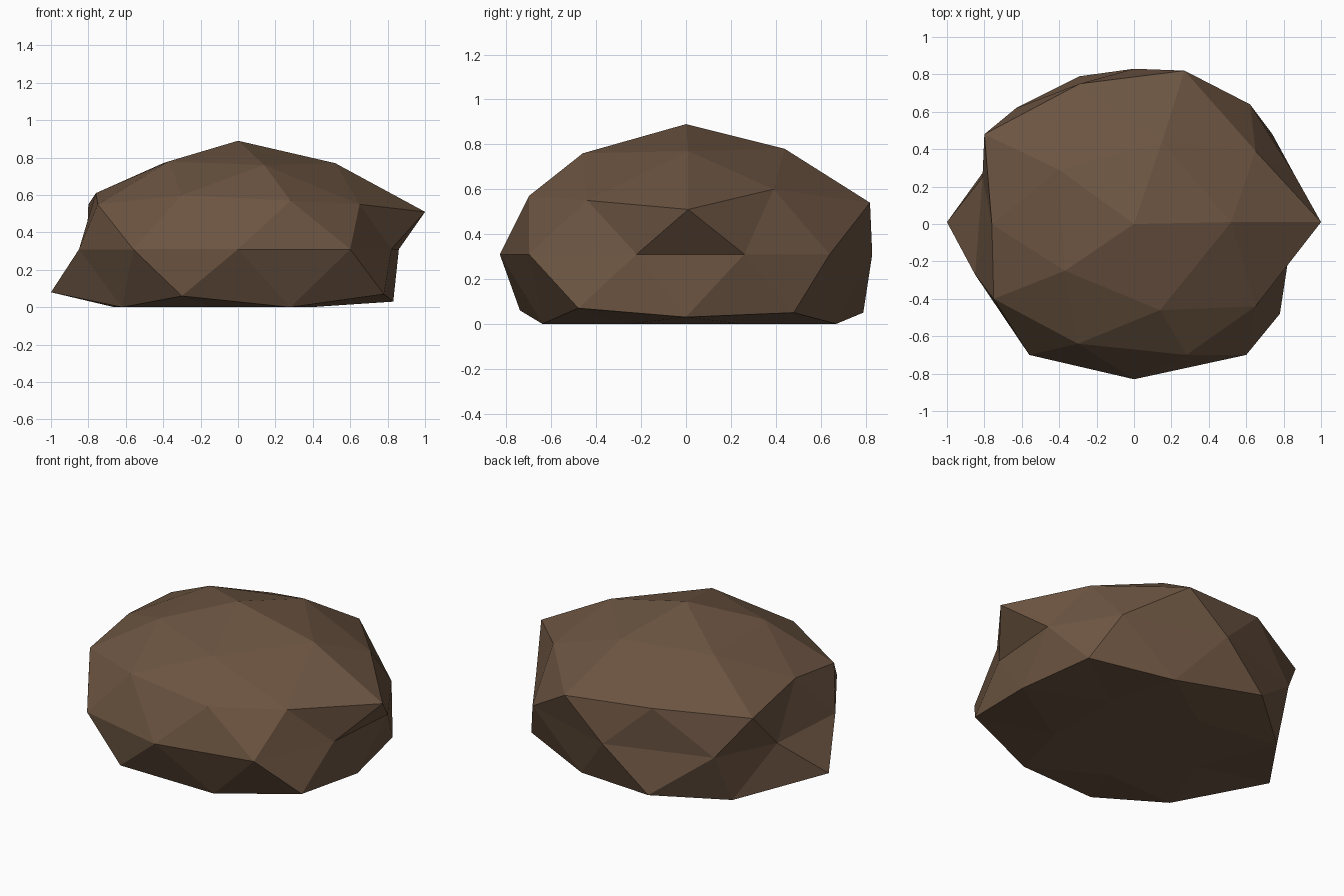
import bpy
import bmesh
import math

# Remove the default object
cube = bpy.data.objects.get("Cube")
if cube:
    bpy.data.objects.remove(cube, do_unlink=True)

WAIST = .31   # height of the widest ring
CROWN = .89   # height of the peak

# Chipped outline of each ring, counter-clockwise from the left side (+x).
# Keys are the rounded heights of the rings on a unit icosphere.
RINGS = {
    .9: [(.52, .01, .77), (.15, .44, .78), (-.4, .29, .77),
         (-.37, -.25, .78), (.14, -.46, .76)],
    .5: [(.65, .39, .6), (-.29, .75, .58), (-.76, 0, .61),
         (-.3, -.64, .6), (.65, -.44, .55)],
    .4: [(1, .01, .51), (.27, .82, .54), (-.8, .48, .55),
         (-.75, -.4, .55), (.28, -.7, .57)],
    0: [(.86, .26), (.62, .64), (0, .83), (-.63, .62), (-.81, .25),
        (-.85, -.27), (-.56, -.7), (0, -.83), (.6, -.7), (.82, -.22)],
    -.4: [(.74, .48, .05), (-.29, .79, .05), (-1, .01, .08),
          (-.3, -.74, .06), (.78, -.48, .07)],
    -.5: [(.83, 0, .03), (.26, .67, 0), (-.66, .48, 0),
          (-.62, -.42, 0), (.28, -.64, 0)],
}


def azimuth(vert):
    """Angle around z, with a little slack so that +x always comes first."""
    return (math.atan2(vert.co.y, vert.co.x) + .1) % math.tau


def make_material(name, colour):
    mat = bpy.data.materials.new(name)
    mat.use_nodes = True
    mat.diffuse_color = colour
    for node in mat.node_tree.nodes:
        if node.type == 'BSDF_PRINCIPLED':
            node.inputs["Base Color"].default_value = colour
            node.inputs["Roughness"].default_value = .9
    return mat


# Boulder: a faceted icosphere with its rings pushed to the chipped outline
bm = bmesh.new()
bmesh.ops.create_icosphere(bm, subdivisions=2, radius=1)
bands = {}
for vert in bm.verts:
    bands.setdefault(round(vert.co.z, 1) + 0.0, []).append(vert)

for level, verts in bands.items():
    if level in RINGS:
        for vert, point in zip(sorted(verts, key=azimuth), RINGS[level]):
            height = point[2] if len(point) == 3 else WAIST
            vert.co = (point[0], point[1], height)
    elif level > 0:
        verts[0].co = (0, 0, CROWN)
    else:
        # Flat underside resting on the ground
        for vert in verts:
            vert.co = (vert.co.x * .9, vert.co.y * .8, 0)

bmesh.ops.recalc_face_normals(bm, faces=bm.faces)
mesh = bpy.data.meshes.new("boulder")
bm.to_mesh(mesh)
bm.free()
mesh.shade_flat()
mesh.materials.append(make_material("earth_brown", (.15, .09, .054, 1)))
boulder = bpy.data.objects.new("boulder", mesh)
bpy.context.scene.collection.objects.link(boulder)
